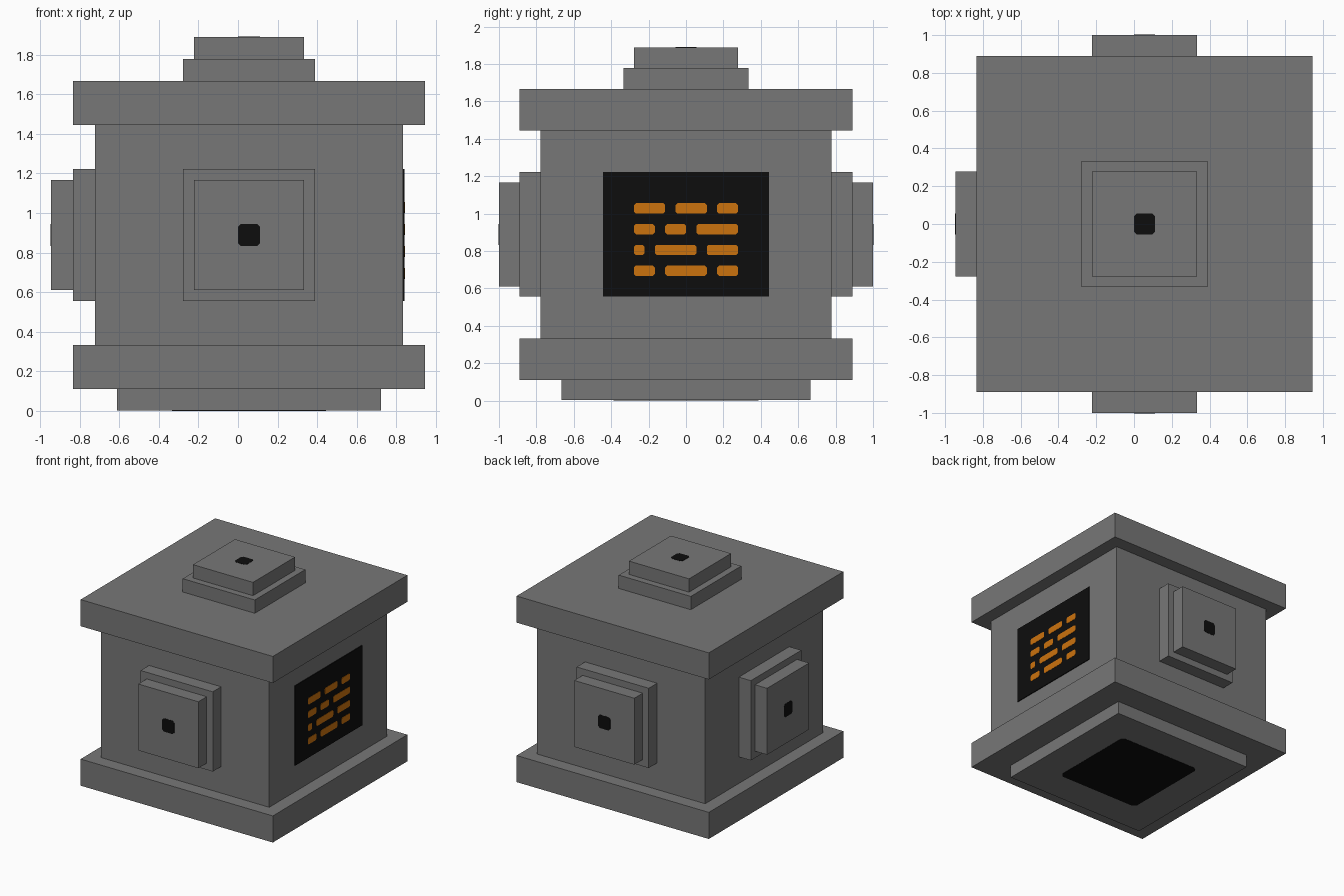
import bpy, bmesh
from mathutils import Matrix, Vector

if "Cube" in bpy.data.objects:
    bpy.data.objects.remove(bpy.data.objects["Cube"], do_unlink=True)

U = 1 / 18                      # modelling unit: every part sits on this grid
CENTRE = Vector((U, 0, 16 * U))  # middle of the casing
X, Y, Z = Vector((1, 0, 0)), Vector((0, 1, 0)), Vector((0, 0, 1))


def make_material(name, colour):
    mat = bpy.data.materials.new(name)
    mat.use_nodes = True
    mat.diffuse_color = (*colour, 1)
    mat.node_tree.nodes["Principled BSDF"].inputs["Base Color"].default_value = (*colour, 1)
    return mat


GREY = make_material("machine grey", (0.185, 0.185, 0.185))
BLACK = make_material("port black", (0.004, 0.004, 0.004))
ORANGE = make_material("display orange", (0.6, 0.17, 0.004))


def frame(origin, normal, up):
    """Matrix whose local z is the normal and local y is up."""
    rot = Matrix((up.cross(normal), up, normal)).transposed()
    return Matrix.Translation(origin) @ rot.to_4x4()


def slab(name, mat, place, half_w, half_h, z0, z1, at=(0, 0), cut=0):
    """Rectangular block from z0 to z1, with optional clipped corners."""
    bm = bmesh.new()
    corners = []
    for sx, sy in ((1, 1), (-1, 1), (-1, -1), (1, -1)):
        a = (sx * half_w, sy * (half_h - cut))
        b = (sx * (half_w - cut), sy * half_h)
        pair = [a, b] if sx * sy > 0 else [b, a]
        corners += pair if cut else pair[:1]
    base = [bm.verts.new((x + at[0], y + at[1], z0)) for x, y in corners]
    face = bm.faces.new(base)
    top = bmesh.ops.extrude_face_region(bm, geom=[face])["geom"]
    moved = [v for v in top if isinstance(v, bmesh.types.BMVert)]
    bmesh.ops.translate(bm, vec=(0, 0, z1 - z0), verts=moved)
    bmesh.ops.recalc_face_normals(bm, faces=bm.faces)
    mesh = bpy.data.meshes.new(name)
    bm.to_mesh(mesh)
    bm.free()
    mesh.materials.append(mat)
    obj = bpy.data.objects.new(name, mesh)
    obj.matrix_world = place
    bpy.context.collection.objects.link(obj)


# Stacked casing
ground = frame(Vector((U, 0, 0)), Z, Y)
for name, half, low, high in (("foot", 12, 0.04, 2), ("lower_rim", 16, 2, 6),
                              ("body", 14, 6, 26), ("upper_rim", 16, 26, 30)):
    slab(name, GREY, ground, half * U, half * U, low * U, high * U)
slab("bottom_opening", BLACK, ground, 7 * U, 7 * U, 0, 0.06 * U, cut=0.03)

# Stepped connection ports on the front, back, right side and top
for side, normal, up in (("front", -Y, Z), ("back", Y, Z), ("right", -X, Z), ("top", Z, Y)):
    place = frame(CENTRE + normal * 14 * U, normal, up)
    slab(side + "_port_base", GREY, place, 6 * U, 6 * U, 0, 2 * U)
    slab(side + "_port_cap", GREY, place, 5 * U, 5 * U, 2 * U, 4 * U)
    slab(side + "_port_hole", BLACK, place, U, U, 4 * U - 0.002, 4 * U + 0.002, cut=0.015)

# Display panel with rows of dashes (start and end of each dash in units)
panel = frame(CENTRE + X * 14 * U, X, Z)
slab("display_panel", BLACK, panel, 8 * U, 6 * U, 0, 0.007)
rows = (((-5, -3), (-2, 2), (3, 5)),
        ((-5, -4), (-3, 1), (2, 5)),
        ((-5, -3), (-2, 0), (1, 5)),
        ((-5, -2), (-1, 2), (3, 5)))
for r, row in enumerate(rows):
    for d, (start, end) in enumerate(row):
        slab(f"display_dash_{r}_{d}", ORANGE, panel, (end - start) * U / 2, U / 2,
             0.005, 0.009, at=((start + end) * U / 2, (2 * r - 3.5) * U), cut=0.01)
